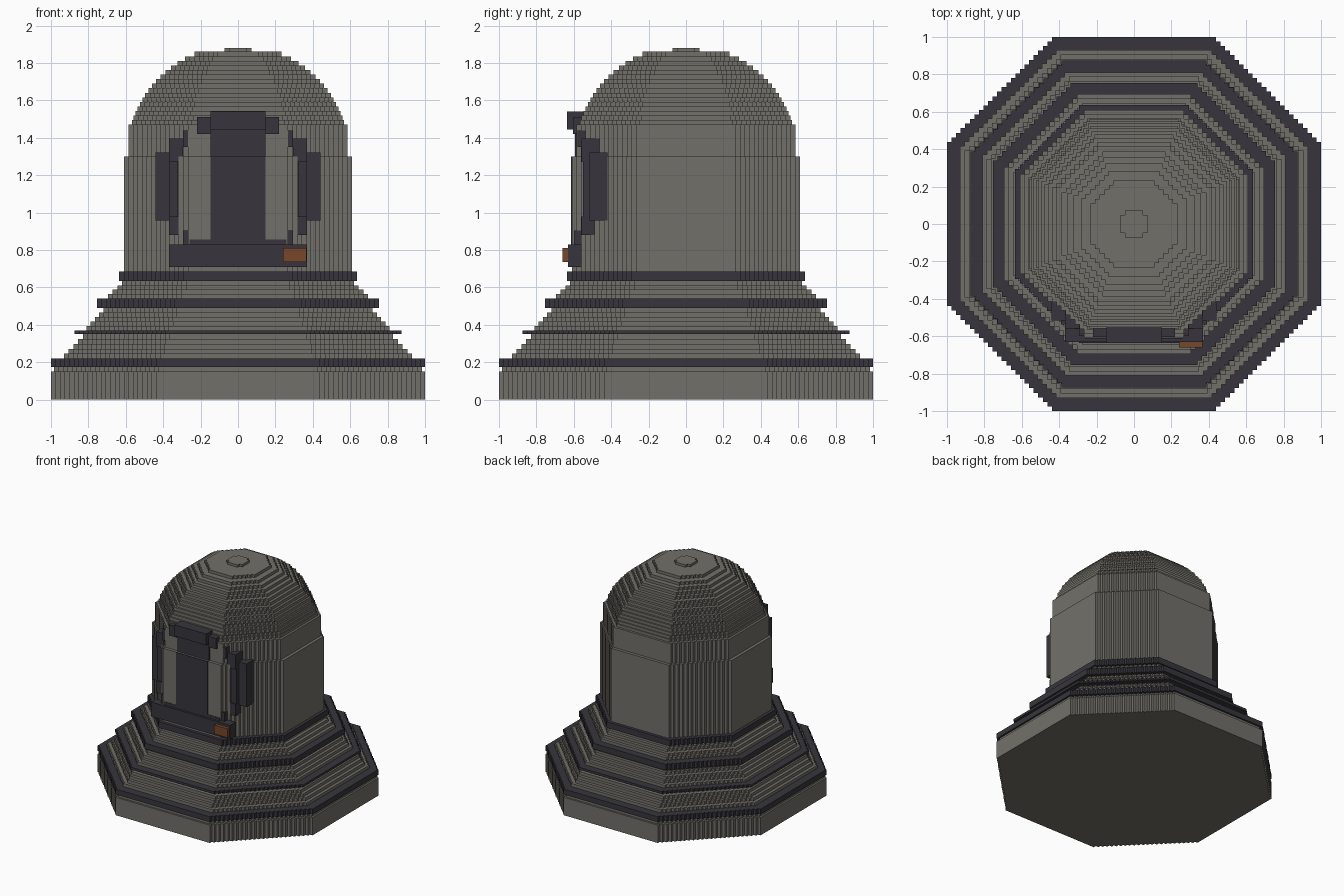
import bpy, bmesh, math

STEP = 2 / 82   # size of one block

cube = bpy.data.objects.get("Cube")
if cube:
    bpy.data.objects.remove(cube, do_unlink=True)


def material(name, colour):
    mat = bpy.data.materials.new(name)
    mat.use_nodes = True
    mat.diffuse_color = (*colour, 1)
    mat.node_tree.nodes["Principled BSDF"].inputs["Base Color"].default_value = (*colour, 1)
    return mat


stone = material("grey stone", (0.17, 0.163, 0.142))
iron = material("dark iron", (0.038, 0.036, 0.045))
copper = material("copper", (0.18, 0.063, 0.024))


def finish(name, bm, mat):
    bmesh.ops.recalc_face_normals(bm, faces=bm.faces)
    mesh = bpy.data.meshes.new(name)
    bm.to_mesh(mesh)
    bm.free()
    mesh.materials.append(mat)
    obj = bpy.data.objects.new(name, mesh)
    bpy.context.collection.objects.link(obj)
    return obj


def outline(a):
    """Octagon of half-width a whose diagonal sides are stair-stepped."""
    n = int(0.57 * a / STEP)
    corner = []
    for i in range(n + 1):
        x, y = a - i * STEP, a - (n - i) * STEP
        corner.append((x, y))
        if i < n:
            corner.append((x - STEP, y))
    points = []
    for _ in range(4):
        points += corner
        corner = [(-y, x) for x, y in corner]
    return points


def stack(name, layers, mat):
    """Stepped octagonal slabs, each given as bottom, top, half-width."""
    bm = bmesh.new()
    for bottom, top, a in layers:
        face = bm.faces.new([bm.verts.new((x, y, bottom)) for x, y in outline(a)])
        new = bmesh.ops.extrude_face_region(bm, geom=[face], use_keep_orig=True)["geom"]
        verts = [v for v in new if isinstance(v, bmesh.types.BMVert)]
        bmesh.ops.translate(bm, verts=verts, vec=(0, 0, top - bottom))
    return finish(name, bm, mat)


def slope(z0, z1, a0, a1, n):
    h = (z1 - z0) / n
    return [(z0 + i * h, z0 + (i + 1) * h, a0 + (a1 - a0) * i / (n - 1)) for i in range(n)]


def box(name, x, y, z, mat):
    bm = bmesh.new()
    bmesh.ops.create_cube(bm, size=1)
    for v in bm.verts:
        v.co = [r[0] if c < 0 else r[1] for c, r in zip(v.co, (x, y, z))]
    return finish(name, bm, mat)


# Plinth and the sloping skirt above it
stack("plinth", [(0, 0.15, 1), (0.15, 0.175, 0.985)], stone)
stack("lower_skirt", slope(0.22, 0.35, 0.93, 0.83, 5), stone)
stack("middle_skirt", slope(0.37, 0.49, 0.81, 0.72, 5), stone)
stack("upper_skirt", slope(0.54, 0.635, 0.695, 0.62, 4), stone)

# Iron hoops between the skirt sections
for i, hoop in enumerate([(0.175, 0.22, 1), (0.35, 0.37, 0.875),
                          (0.49, 0.54, 0.755), (0.635, 0.685, 0.635)]):
    stack(f"hoop_{i + 1}", [hoop], iron)

# Tower wall
stack("wall", [(0.685, 1.3, 0.61), (1.3, 1.47, 0.585)], stone)

# Dome with a small cap
rise = (1.86 - 1.47) / 16
dome = []
for i in range(16):
    z = 1.47 + i * rise
    dome.append((z, z + rise, math.sqrt(0.595 ** 2 - (z + rise / 2 - 1.3) ** 2)))
stack("dome", dome, stone)
stack("dome_cap", [(1.86, 1.88, 0.073)], stone)

# Central door panel, sill and header
box("door_lower", (-0.148, 0.148), (-0.614, -0.605), (0.83, 1.3), iron)
box("door_upper", (-0.148, 0.148), (-0.594, -0.585), (1.3, 1.45), iron)
box("door_header", (-0.148, 0.148), (-0.635, -0.54), (1.445, 1.54), iron)
box("door_sill", (-0.368, 0.368), (-0.632, -0.56), (0.71, 0.83), iron)
box("sill_lamp", (0.24, 0.365), (-0.66, -0.58), (0.735, 0.81), copper)

# Stepped arch frame, repeated on both sides
frame = {
    "post": ((0.37, 0.44), (-0.515, -0.42), (0.957, 1.32)),
    "post_inner": ((0.32, 0.37), (-0.55, -0.47), (0.95, 1.3)),
    "arch_low": ((0.295, 0.37), (-0.56, -0.44), (1.27, 1.395)),
    "arch_mid": ((0.22, 0.295), (-0.58, -0.49), (1.35, 1.44)),
    "arch_high": ((0.148, 0.22), (-0.605, -0.52), (1.42, 1.51)),
    "foot_outer": ((0.295, 0.37), (-0.56, -0.48), (0.88, 0.98)),
    "foot_inner": ((0.245, 0.295), (-0.6, -0.52), (0.83, 0.905)),
    "foot_strip": ((0.148, 0.26), (-0.614, -0.58), (0.825, 0.855)),
}
for name, (x, y, z) in frame.items():
    box("left_" + name, x, y, z, iron)
    box("right_" + name, (-x[1], -x[0]), y, z, iron)
